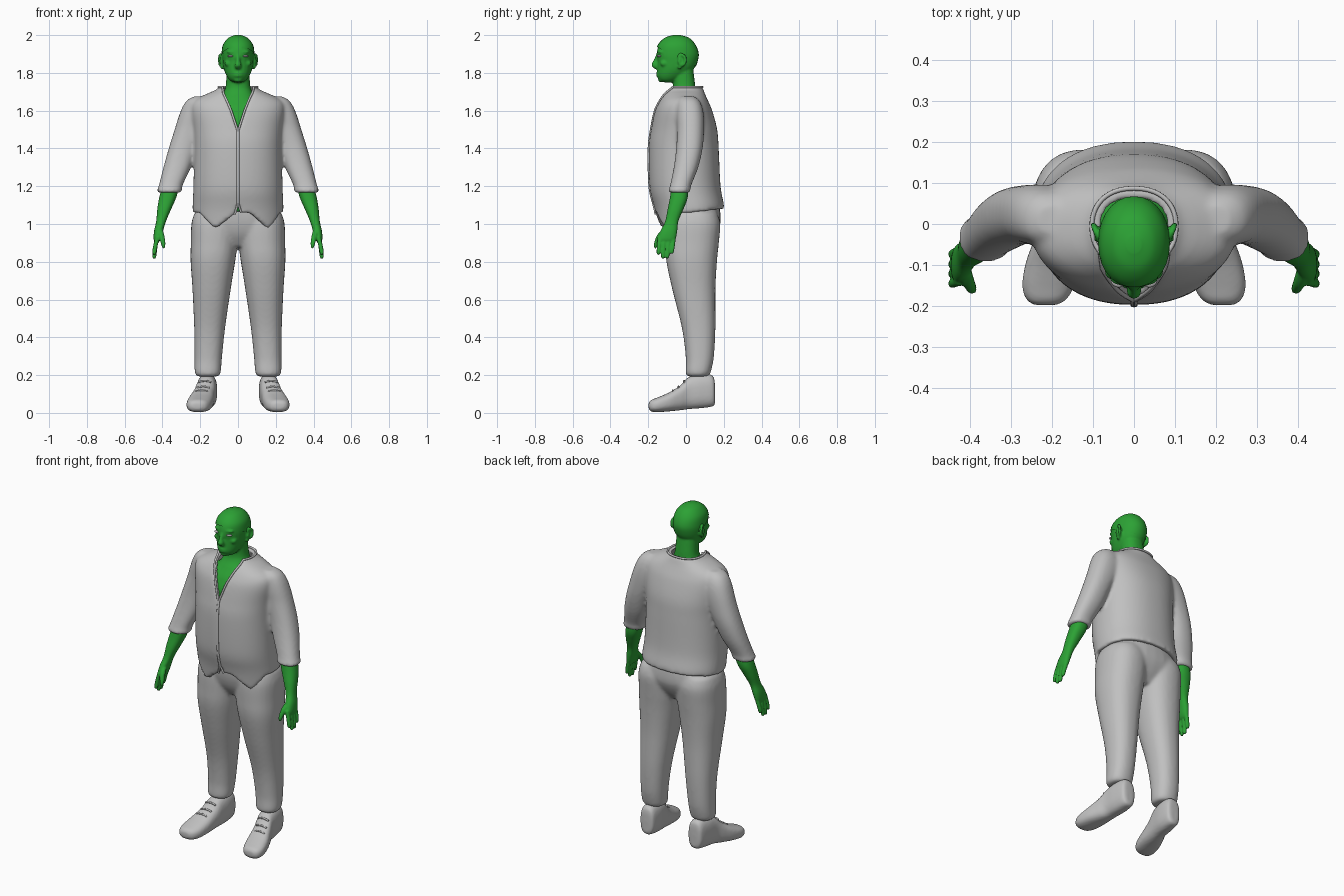
import bpy, bmesh, math
from mathutils import Vector, Matrix

if "Cube" in bpy.data.objects:
    bpy.data.objects.remove(bpy.data.objects["Cube"], do_unlink=True)


def material(name, rgb):
    m = bpy.data.materials.new(name)
    m.use_nodes = True
    m.diffuse_color = (*rgb, 1)
    m.node_tree.nodes["Principled BSDF"].inputs["Base Color"].default_value = (*rgb, 1)
    return m


SKIN = material("green skin", (0.025, 0.36, 0.035))
CLOTH = material("grey cloth", (0.53, 0.53, 0.53))


def spline(keys, steps=6):
    """Smooth rows of numbers through the key stations."""
    out = []
    for i in range(len(keys) - 1):
        a, b = keys[max(i - 1, 0)], keys[i]
        c, d = keys[i + 1], keys[min(i + 2, len(keys) - 1)]
        for k in range(steps):
            t = k / steps
            out.append([0.5 * (2 * q + (r - p) * t + (2 * p - 5 * q + 4 * r - s) * t * t
                               + (3 * q - p - 3 * r + s) * t ** 3)
                        for p, q, r, s in zip(a, b, c, d)])
    return out + [list(keys[-1])]


def oval(t, a, b, power):
    f = lambda v: math.copysign(abs(v) ** (2 / power), v)
    return a * f(math.sin(t)), -b * f(math.cos(t))


def loft(bm, keys, side=1, along_y=False, power=2.3, n=28):
    """Skin oval rings (x, y, z, radius, radius) along z, or along y."""
    rings = []
    for x, y, z, a, b in spline(keys):
        ring = []
        for k in range(n):
            u, v = oval(2 * math.pi * k / n, max(a, .001), max(b, .001), power)
            p = (x + u, y, z + v) if along_y else (x + u, y + v, z)
            ring.append(bm.verts.new((p[0] * side, p[1], p[2])))
        rings.append(ring)
    for r, s in zip(rings, rings[1:]):
        for k in range(n):
            bm.faces.new((r[k], r[k - 1], s[k - 1], s[k]))
    bm.faces.new(rings[0])
    bm.faces.new(rings[-1])


def ellipsoid(bm, centre, radii, turn=0):
    m = Matrix.Translation(centre) @ Matrix.Rotation(turn, 4, 'Z') @ Matrix.Diagonal((*radii, 1))
    bmesh.ops.create_uvsphere(bm, u_segments=20, v_segments=12, radius=1, matrix=m)


def finish(bm, name, mat, voxel=0, smooth=3):
    bmesh.ops.recalc_face_normals(bm, faces=bm.faces)
    for f in bm.faces:
        f.smooth = True
    me = bpy.data.meshes.new(name)
    bm.to_mesh(me)
    bm.free()
    me.materials.append(mat)
    ob = bpy.data.objects.new(name, me)
    bpy.context.collection.objects.link(ob)
    if voxel:
        r = ob.modifiers.new("fuse", 'REMESH')
        r.mode, r.voxel_size, r.use_smooth_shade = 'VOXEL', voxel, True
        s = ob.modifiers.new("soften", 'SMOOTH')
        s.factor, s.iterations = 0.5, smooth


def tube(name, points, radius, mat):
    cu = bpy.data.curves.new(name, 'CURVE')
    cu.dimensions, cu.bevel_depth, cu.bevel_resolution = '3D', radius, 2
    cu.use_fill_caps = True
    sp = cu.splines.new('POLY')
    sp.points.add(len(points) - 1)
    for p, co in zip(sp.points, points):
        p.co = (*co, 1)
    cu.materials.append(mat)
    bpy.context.collection.objects.link(bpy.data.objects.new(name, cu))


# Head, neck and chest
skull = [(0, -.05, 1.995, .012, .015), (0, -.048, 1.98, .046, .06), (0, -.049, 1.945, .074, .094),
         (0, -.047, 1.9, .082, .109), (0, -.047, 1.86, .081, .105), (0, -.056, 1.82, .075, .097),
         (0, -.075, 1.785, .061, .078), (0, -.09, 1.76, .042, .05), (0, -.09, 1.75, .02, .025)]
bm = bmesh.new()
loft(bm, skull, power=2.1)
loft(bm, [(0, -.02, 1.83, .06, .057), (0, -.01, 1.74, .064, .058), (0, -.012, 1.7, .074, .064),
          (0, -.018, 1.66, .1, .085), (0, -.015, 1.6, .18, .125), (0, -.01, 1.5, .2, .152),
          (0, -.005, 1.2, .2, .15), (0, .01, 1.065, .17, .145)])
loft(bm, [(0, -.147, 1.895, .009, .012), (0, -.156, 1.865, .011, .017),
          (0, -.162, 1.84, .018, .021), (0, -.153, 1.822, .014, .014)])
for z in (1.798, 1.785):
    ellipsoid(bm, (0, -.146, z), (.026, .012, .007))
ellipsoid(bm, (0, -.13, 1.764), (.025, .018, .014))
for s in (-1, 1):
    # Ear with rim, lobe and hollow
    ellipsoid(bm, (s * .087, -.025, 1.86), (.008, .02, .034), s * .4)
    for k in range(9):
        a = -.9 + k * .5
        ellipsoid(bm, (s * (.092 + .008 * math.sin(a)), -.022 + .02 * math.sin(a),
                       1.868 + .028 * math.cos(a)), (.008, .008, .009))
    ellipsoid(bm, (s * .085, -.033, 1.832), (.008, .011, .014))
    ellipsoid(bm, (s * .038, -.138, 1.911), (.026, .012, .007), s * .35)
    ellipsoid(bm, (s * .05, -.114, 1.85), (.022, .023, .018), s * .5)
finish(bm, "head_and_chest", SKIN, .006)

# Close-cropped hair with a slanted hairline
bm = bmesh.new()
loft(bm, [(x, y, z + .005, a + .005, b + .005) for x, y, z, a, b in skull], power=2.1)
bmesh.ops.bisect_plane(bm, geom=bm.verts[:] + bm.edges[:] + bm.faces[:], clear_inner=True,
                       plane_co=(0, -.16, 1.94), plane_no=(0, .5, 1))
finish(bm, "hair", SKIN)

# Jacket body: an open-fronted shell with a pointed hem
SECTIONS = [(.95, .02, .235, .165), (1.06, .018, .24, .18), (1.1, .015, .24, .186),
            (1.2, -.005, .236, .188), (1.4, -.012, .232, .185), (1.5, -.01, .238, .175),
            (1.6, -.013, .25, .152), (1.65, -.012, .236, .13), (1.685, -.01, .175, .112),
            (1.712, -.008, .112, .1), (1.73, -.006, .102, .091)]
GAP = [(.9, .073), (1.1, .003), (1.5, .003), (1.6, .035), (1.7, .075), (1.75, .09)]
FINE = spline(SECTIONS)


def lookup(table, z):
    for a, b in zip(table, table[1:]):
        if z <= b[0]:
            t = (z - a[0]) / (b[0] - a[0])
            return [p + (q - p) * t for p, q in zip(a[1:], b[1:])]
    return table[-1][1:]


def jacket_point(t, v, inset):
    fold = min(t, 2 * math.pi - t)
    peak = .72 if t < math.pi else .5
    hem = 1.06 - .085 * max(0, 1 - abs(fold - peak) / .5) + .02 * max(0, -math.cos(fold))
    z = hem + (1.725 - hem) * v
    cy, a, b = lookup(FINE, z)
    x, y = oval(t, a - inset, b - inset, 2.25)
    return Vector((x, y + cy, z))


ROWS, COLS, THICK = 44, 64, .028
grid = []
for i in range(ROWS + 1):
    v = i / ROWS
    z = 1.06 + .665 * v
    start = math.asin(min(.95, (lookup(GAP, z)[0] / lookup(FINE, z)[1]) ** 1.125))
    angles = [start + (2 * math.pi - 2 * start) * j / COLS for j in range(COLS + 1)]
    grid.append([jacket_point(t, v, 0) for t in angles]
                + [jacket_point(t, v, THICK) for t in reversed(angles)])
bm = bmesh.new()
rings = [[bm.verts.new(p) for p in row] for row in grid]
M = 2 * COLS + 2
for r, s in zip(rings, rings[1:]):
    for k in range(M):
        bm.faces.new((r[k - 1], r[k], s[k], s[k - 1]))
for r in (rings[0], rings[-1]):
    for k in range(COLS):
        bm.faces.new((r[k], r[k + 1], r[M - 2 - k], r[M - 1 - k]))
# Sleeves, fused to the jacket
for s in (-1, 1):
    loft(bm, [(.2, .01, 1.675, .035, .035), (.208, .013, 1.655, .062, .056),
              (.216, .018, 1.62, .078, .068), (.228, .022, 1.57, .086, .073),
              (.25, .024, 1.5, .086, .072), (.29, .018, 1.4, .077, .07),
              (.322, 0, 1.3, .073, .065), (.356, -.028, 1.205, .063, .056),
              (.362, -.034, 1.18, .067, .059), (.364, -.036, 1.165, .058, .052)], s)
finish(bm, "jacket", CLOTH, .009, 9)

# Slim trim along the front edges and collar
trim = [r[0] for r in grid] + grid[-1][1:COLS] + [r[COLS] for r in reversed(grid)]
tube("jacket_trim", trim, .006, CLOTH)

# Trousers
bm = bmesh.new()
loft(bm, [(0, .03, 1.1, .2, .145), (0, .032, 1.06, .222, .15), (0, .035, 1.0, .24, .147),
          (0, .032, .94, .215, .125), (0, .03, .88, .11, .085)])
for s in (-1, 1):
    loft(bm, [(.115, .035, 1.06, .115, .13), (.122, .036, 1.0, .125, .146),
              (.126, .032, .9, .124, .142), (.133, .03, .8, .118, .134),
              (.14, .042, .65, .101, .114), (.15, .067, .45, .082, .089),
              (.157, .073, .3, .073, .075), (.16, .066, .225, .07, .068),
              (.16, .063, .205, .066, .064), (.16, .063, .193, .056, .055)], s)
finish(bm, "trousers", CLOTH, .009, 10)

for s, label in ((-1, "right"), (1, "left")):
    # Forearm, hand, four fingers and thumb
    bm = bmesh.new()
    loft(bm, [(.35, -.03, 1.22, .046, .044), (.372, -.038, 1.14, .045, .047),
              (.39, -.055, 1.08, .037, .042), (.407, -.075, 1.015, .026, .035),
              (.42, -.09, .965, .024, .044), (.427, -.1, .925, .02, .047),
              (.43, -.102, .905, .013, .04)], s)
    for k, tip in enumerate((.837, .817, .818, .842)):
        y = -.138 + k * .024
        loft(bm, [(.424, y, .935, .013, .013), (.436, y - .004, .89, .012, .012),
                  (.443, y - .008, tip + .012, .011, .01), (.443, y - .008, tip, .005, .005)],
             s, n=12)
    loft(bm, [(.415, -.105, .975, .016, .019), (.405, -.138, .94, .015, .016),
              (.396, -.158, .895, .012, .012), (.394, -.162, .87, .005, .005)], s, n=12)
    finish(bm, label + "_forearm_and_hand", SKIN, .0045, 3)

    # Shoe with turned-out toe
    bm = bmesh.new()
    loft(bm, [(.16, .154, .09, .018, .035), (.16, .143, .115, .043, .08),
              (.163, .08, .115, .053, .09), (.17, .015, .105, .053, .085),
              (.182, -.03, .08, .058, .066), (.197, -.09, .058, .066, .05),
              (.209, -.15, .043, .064, .039), (.214, -.185, .038, .048, .03),
              (.216, -.198, .038, .025, .014)], s, along_y=True, power=2.6)
    finish(bm, label + "_shoe", CLOTH, .007, 4)
    for k, (y, z) in enumerate(((-.01, .17), (-.04, .14), (-.07, .12))):
        x = .176 + k * .008
        tube(f"{label}_lace_{k + 1}", [(s * (x + d), y, z - 6 * d * d)
                                      for d in (-.034, -.02, 0, .02, .034)], .005, CLOTH)

    # Eye
    bm = bmesh.new()
    ellipsoid(bm, (s * .041, -.143, 1.889), (.016, .011, .006), s * .4)
    finish(bm, label + "_eye", CLOTH)
